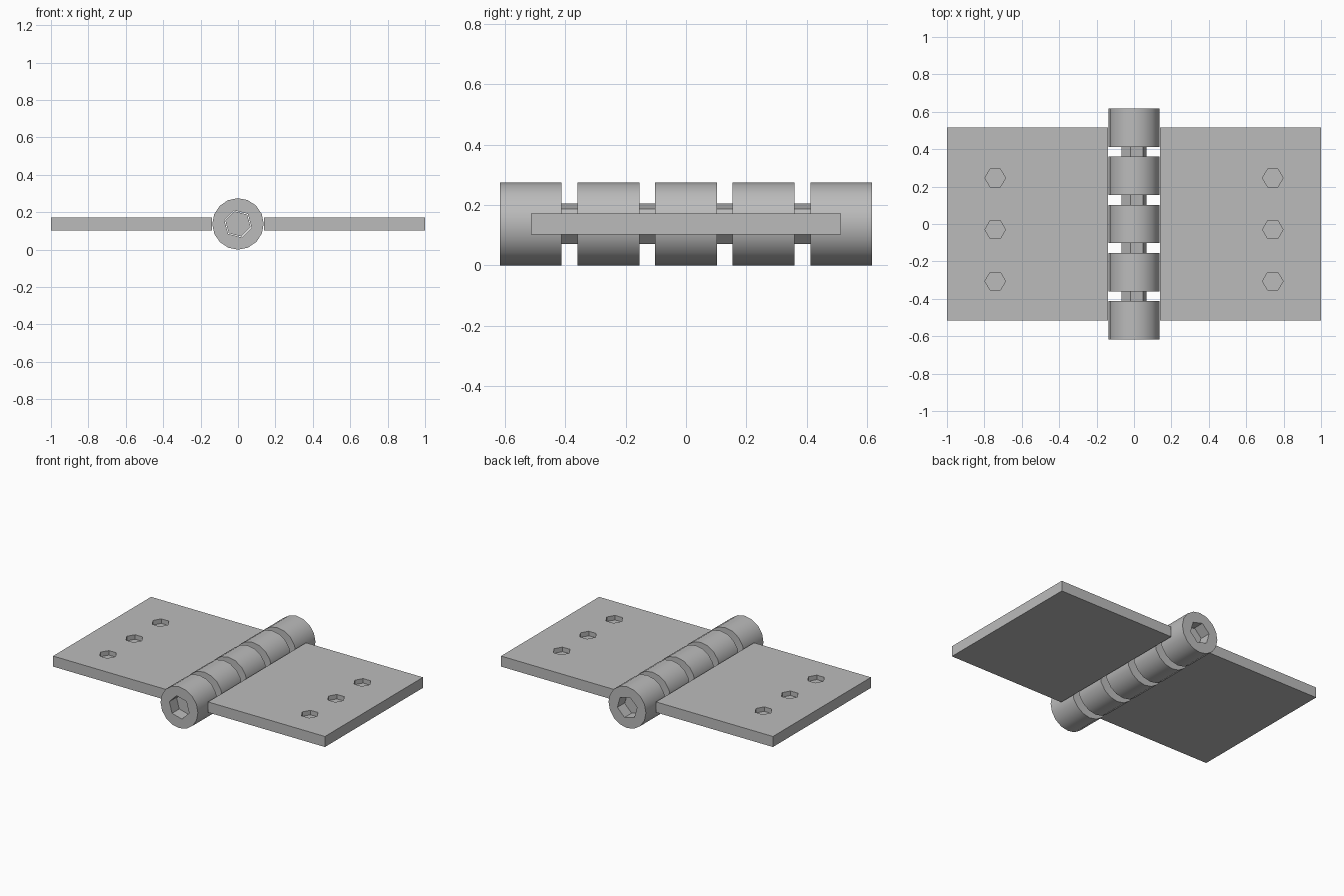
import bpy
import math
from mathutils import Matrix

cube = bpy.data.objects.get("Cube")
if cube:
    bpy.data.objects.remove(cube, do_unlink=True)

AXIS_Z = 0.1375          # height of the hinge axis
LENGTH = 1.235           # full barrel length
KNUCKLE = 0.205          # length of one knuckle
PIN_TURN = math.radians(45.4)

steel = bpy.data.materials.new("grey_steel")
steel.use_nodes = True
steel.diffuse_color = (0.5, 0.5, 0.5, 1)
steel.node_tree.nodes["Principled BSDF"].inputs["Base Color"].default_value = (0.5, 0.5, 0.5, 1)


def prism(name, sides, radius, depth, location, turn=0.0, along_y=False):
    """Regular prism standing on z, or lying along y with its corners turned."""
    bpy.ops.mesh.primitive_cylinder_add(vertices=sides, radius=radius, depth=depth, location=location)
    ob = bpy.context.object
    ob.name = name
    # Put the first corner on +x, then turn it
    ob.data.transform(Matrix.Rotation(turn - math.pi / 2, 4, 'Z'))
    if along_y:
        ob.data.transform(Matrix.Rotation(math.pi / 2, 4, 'X'))
    ob.data.materials.append(steel)
    return ob


def cut(target, cutter):
    """Subtract the cutter from the target and remove it."""
    mod = target.modifiers.new("cut", 'BOOLEAN')
    mod.operation = 'DIFFERENCE'
    mod.solver = 'EXACT'
    mod.object = cutter
    bpy.context.view_layer.objects.active = target
    bpy.ops.object.modifier_apply(modifier=mod.name)
    bpy.data.objects.remove(cutter, do_unlink=True)


# Leaves with blind hexagonal screw pockets
for side, label in ((1, "left"), (-1, "right")):
    bpy.ops.mesh.primitive_cube_add(size=1, location=(side * 0.57, 0, AXIS_Z))
    leaf = bpy.context.object
    leaf.name = label + "_leaf"
    leaf.data.transform(Matrix.Diagonal((0.86, 1.03, 0.07, 1)))
    leaf.data.materials.append(steel)
    for i in range(3):
        y = -0.03 + (i - 1) * 0.276
        cut(leaf, prism("pocket_cutter", 6, 0.055, 0.06, (side * 0.742, y, AXIS_Z + 0.035)))

# Five knuckles bored for the pin
pitch = (LENGTH - KNUCKLE) / 4
for i in range(5):
    centre = (0, (i - 2) * pitch, AXIS_Z)
    knuckle = prism(f"knuckle_{i + 1}", 16, 0.1375, KNUCKLE, centre, PIN_TURN, True)
    cut(knuckle, prism("bore_cutter", 6, 0.075, KNUCKLE * 2, centre, PIN_TURN, True))
    bpy.ops.object.select_all(action='DESELECT')
    knuckle.select_set(True)
    bpy.context.view_layer.objects.active = knuckle
    bpy.ops.object.shade_smooth_by_angle(angle=math.radians(30))

# Hexagonal pin, sunk below both barrel ends
prism("hinge_pin", 6, 0.07, LENGTH - 0.14, (0, 0, AXIS_Z), PIN_TURN, True)
